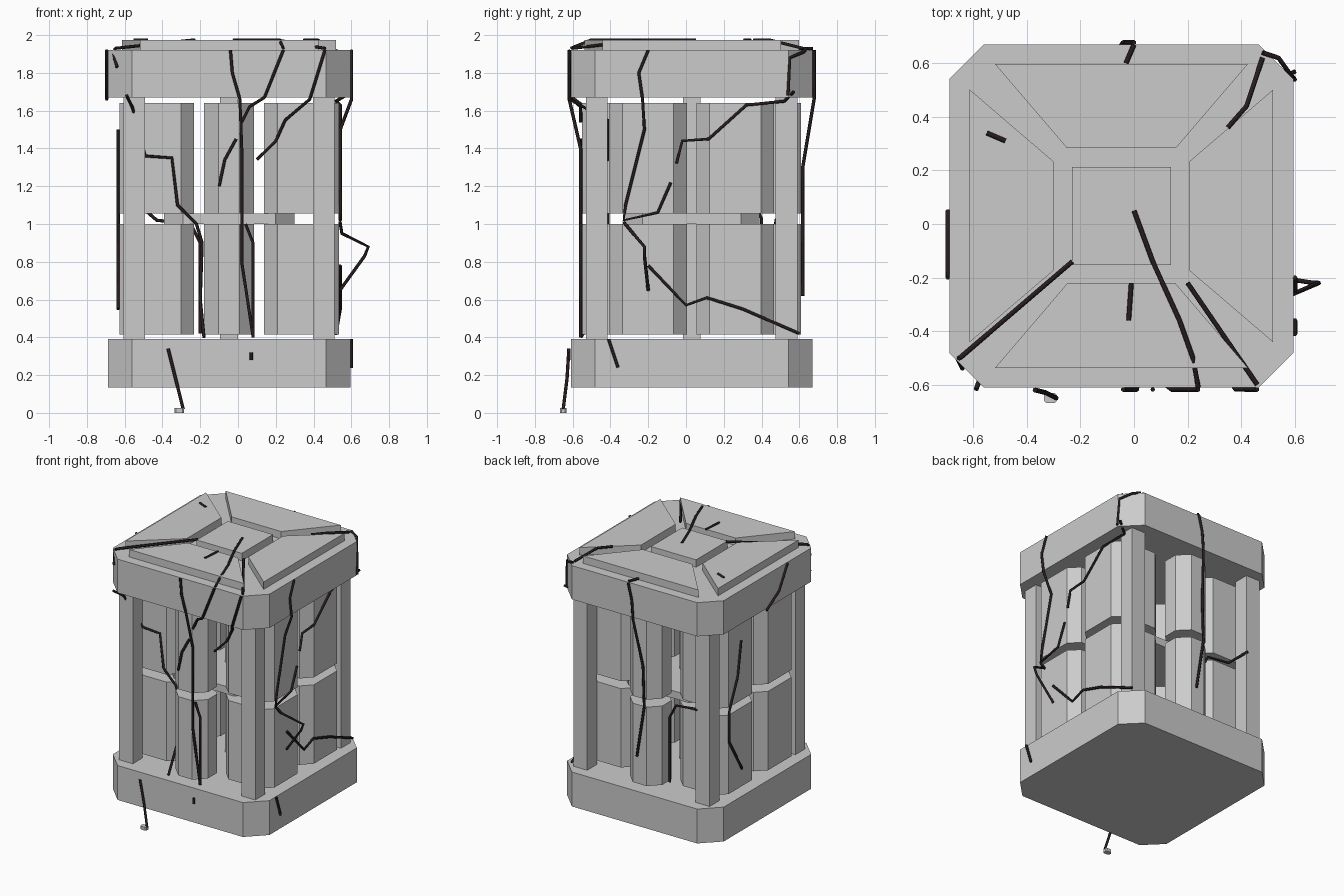
import bpy
import bmesh
from math import pi
from mathutils import Vector, Matrix

default_cube = bpy.data.objects.get("Cube")
if default_cube:
    bpy.data.objects.remove(default_cube)

CENTRE = Vector((-0.047, 0.03, 0))
FLOOR, BASE_TOP, CAP_LOW, CAP_TOP, PANEL_TOP = 0.135, 0.39, 1.67, 1.92, 1.975
LEVELS = ((0.415, 1.0), (1.055, 1.64))


def make_material(name, colour):
    material = bpy.data.materials.new(name)
    material.use_nodes = True
    material.diffuse_color = (*colour, 1)
    shader = material.node_tree.nodes["Principled BSDF"]
    shader.inputs["Base Color"].default_value = (*colour, 1)
    return material


concrete = make_material("pale grey", (0.6, 0.6, 0.6))
rubber = make_material("dark brown black", (0.02, 0.012, 0.012))


def link_mesh(name, bm, material):
    bmesh.ops.recalc_face_normals(bm, faces=bm.faces[:])
    mesh = bpy.data.meshes.new(name)
    bm.to_mesh(mesh)
    bm.free()
    mesh.materials.append(material)
    part = bpy.data.objects.new(name, mesh)
    part.location = CENTRE
    bpy.context.scene.collection.objects.link(part)
    return part


def prism(outline, low, high):
    """Extrude a flat outline straight up."""
    bm = bmesh.new()
    bottom = bm.faces.new([bm.verts.new((x, y, low)) for x, y in outline])
    raised = bmesh.ops.extrude_face_region(bm, geom=[bottom], use_keep_orig=True)
    top_verts = [item for item in raised["geom"] if isinstance(item, bmesh.types.BMVert)]
    bmesh.ops.translate(bm, verts=top_verts, vec=(0, 0, high - low))
    bmesh.ops.recalc_face_normals(bm, faces=bm.faces[:])
    bm.normal_update()
    return bm


def rectangle(x, y, half_x, half_y, cut=0.0):
    """Rectangle outline, with its corners cut when a cut is given."""
    if not cut:
        return [(x + a * half_x, y + b * half_y) for a, b in ((-1, -1), (1, -1), (1, 1), (-1, 1))]
    inner_x, inner_y = half_x - cut, half_y - cut
    quarter = [(half_x, -inner_y), (half_x, inner_y), (inner_x, half_y), (-inner_x, half_y)]
    return [(x + s * a, y + s * b) for s in (1, -1) for a, b in quarter]


# Base and cap slabs
for name, low, high in (("base_slab", FLOOR, BASE_TOP), ("cap_slab", CAP_LOW, CAP_TOP)):
    link_mesh(name, prism(rectangle(0, 0, 0.642, 0.64, 0.128), low, high), concrete)

# Raised roof panels
link_mesh("roof_centre_panel", prism(rectangle(0, 0, 0.185, 0.183), CAP_TOP, PANEL_TOP), concrete)
trapezoid = [(-0.472, -0.567), (0.472, -0.567), (0.203, -0.253), (-0.203, -0.253)]
for i, side in enumerate(("front", "right", "back", "left")):
    turn = Matrix.Rotation(i * pi / 2, 2)
    outline = [tuple(turn @ Vector(point)) for point in trapezoid]
    link_mesh(side + "_roof_panel", prism(outline, CAP_TOP, PANEL_TOP), concrete)

# Corner posts
for sx in (-1, 1):
    for sy in (-1, 1):
        link_mesh("corner_post", prism(rectangle(sx * 0.502, sy * 0.502, 0.057, 0.057),
                                       BASE_TOP, CAP_LOW), concrete)


def slotted_column(sign, low, high):
    """Narrow column with a recessed slot on its outer face."""
    bm = prism(rectangle(0, sign * 0.45, 0.132, 0.13, 0.076), low, high)
    face = next(f for f in bm.faces if f.normal.y * sign > 0.99)
    bmesh.ops.inset_individual(bm, faces=[face], thickness=0.031)
    middle = (low + high) / 2
    for vert in face.verts:
        vert.co.z = middle + (0.153 if vert.co.z > middle else -0.153)
    sunk = bmesh.ops.extrude_face_region(bm, geom=[face])
    verts = [item for item in sunk["geom"] if isinstance(item, bmesh.types.BMVert)]
    bmesh.ops.translate(bm, verts=verts, vec=(0, -sign * 0.02, 0))
    return bm


# Two storeys of columns
for low, high in LEVELS:
    for sy in (-1, 1):
        link_mesh("slotted_column", slotted_column(sy, low, high), concrete)
        for sx in (-1, 1):
            link_mesh("wide_column", prism(rectangle(sx * 0.383, sy * 0.231, 0.198, 0.206, 0.07),
                                           low, high), concrete)

# Core pole and the plate between storeys
link_mesh("core_pole", prism(rectangle(0, 0, 0.047, 0.047), BASE_TOP, CAP_LOW), concrete)
link_mesh("middle_plate", prism(rectangle(0, 0, 0.345, 0.36, 0.1), LEVELS[0][1], LEVELS[1][0]), concrete)


def cable(name, points):
    curve = bpy.data.curves.new(name, "CURVE")
    curve.dimensions = "3D"
    curve.bevel_depth = 0.009
    curve.bevel_resolution = 1
    curve.use_fill_caps = True
    spline = curve.splines.new("POLY")
    spline.points.add(len(points) - 1)
    for target, point in zip(spline.points, points):
        target.co = (*point, 1)
    curve.materials.append(rubber)
    bpy.context.scene.collection.objects.link(bpy.data.objects.new(name, curve))


def surface_depth(side, along, z):
    """Distance from the axis to the outermost surface on a side."""
    if z >= CAP_LOW - 0.01 or z <= BASE_TOP:
        return 0.648
    if abs(along) > 0.445:
        return 0.566
    if side in ("left", "right") or abs(along) < 0.14:
        return 0.588
    return 0.445


def wall_cable(side, path):
    """Lay a cable on a wall from pairs of sideways position and height."""
    points = []
    for along, z in path:
        if side in ("front", "back"):
            depth = surface_depth(side, along - CENTRE.x, z)
            points.append((along, CENTRE.y + (depth if side == "back" else -depth), z))
        else:
            depth = surface_depth(side, along - CENTRE.y, z)
            points.append((CENTRE.x + (depth if side == "right" else -depth), along, z))
    cable(side + "_cable", points)


# Cables hanging on each wall
wall_cables = {
    "front": [
        [(-.59, 1.68), (-.56, 1.62), (-.49, 1.36), (-.35, 1.35), (-.32, 1.1), (-.22, 1), (-.19, .9), (-.2, .6), (-.18, .4)],
        [(-.04, 1.92), (-.03, 1.8), (.01, 1.66), (.02, 1.4), (.02, .8), (.08, .4)],
        [(.04, 1), (.08, .9), (.08, .4)],
        [(.24, 1.92), (.14, 1.67), (.06, 1.62), (.02, 1.54)],
        [(.46, 1.92), (.38, 1.66), (.25, 1.55), (.2, 1.44), (.1, 1.34)],
        [(-.01, 1.45), (-.07, 1.34), (-.1, 1.2)],
        [(.07, .32), (.07, .28)],
    ],
    "right": [
        [(-.2, 1.92), (-.25, 1.8), (-.23, 1.66), (-.22, 1.5), (-.32, 1.1), (-.33, 1.02), (-.15, 1.06), (-.08, 1.22)],
        [(-.05, 1.32), (-.02, 1.44), (.12, 1.45), (.32, 1.63), (.52, 1.65), (.57, 1.7)],
        [(-.2, .78), (0, .57), (.11, .61), (.3, .55), (.6, .42)],
        [(-.41, .39), (-.36, .24)],
    ],
    "back": [
        [(0, 1.92), (-.03, 1.8), (-.04, 1.66), (-.08, 1.3), (-.09, 1), (-.03, .62)],
        [(-.5, 1.08), (-.43, 1.02), (-.25, 1), (-.2, .9), (-.2, .42)],
    ],
    "left": [
        [(-.2, 1.92), (-.1, 1.75), (.05, 1.66)],
        [(.26, 1.5), (.3, 1.25), (.4, 1.03), (.4, .8), (.25, .55)],
    ],
}
for side, paths in wall_cables.items():
    for path in paths:
        wall_cable(side, path)

# Cables lying over the roof
roof_cables = [
    [(0, .05), (.07, -.14), (.17, -.36), (.22, -.5), (.24, -.61)],
    [(.2, -.22), (.46, -.6)], [(-.23, -.14), (-.65, -.5)], [(-.01, -.22), (-.02, -.36)],
    [(.48, .62), (.42, .44), (.35, .36)], [(0, .67), (-.03, .6)], [(-.55, .34), (-.48, .31)],
]
for path in roof_cables:
    cable("roof_cable", [(x, y, PANEL_TOP if max(abs(x), abs(y)) < 0.57 else CAP_TOP + 0.01)
                         for x, y in path])

# Loose cables that swing clear of the walls
cable("side_loop", [(.54, -.33, 1.01), (.55, -.28, .95), (.69, -.22, .88), (.67, -.22, .83), (.54, -.2, .65)])
cable("corner_cable", [(.48, .64, 1.93), (.54, .62, 1.91), (.59, .55, 1.88), (.6, .54, 1.68)])
cable("left_corner_cable", [(-.65, -.5, 1.93), (-.66, -.5, 1.9), (-.64, -.54, 1.83)])
cable("trailing_cable", [(-.37, -.62, .34), (-.33, -.63, .18), (-.29, -.65, .02)])

# Small plug on the trailing cable
link_mesh("cable_plug", prism(rectangle(-0.265, -0.68, 0.025, 0.018, 0.008), 0, 0.025), concrete)
